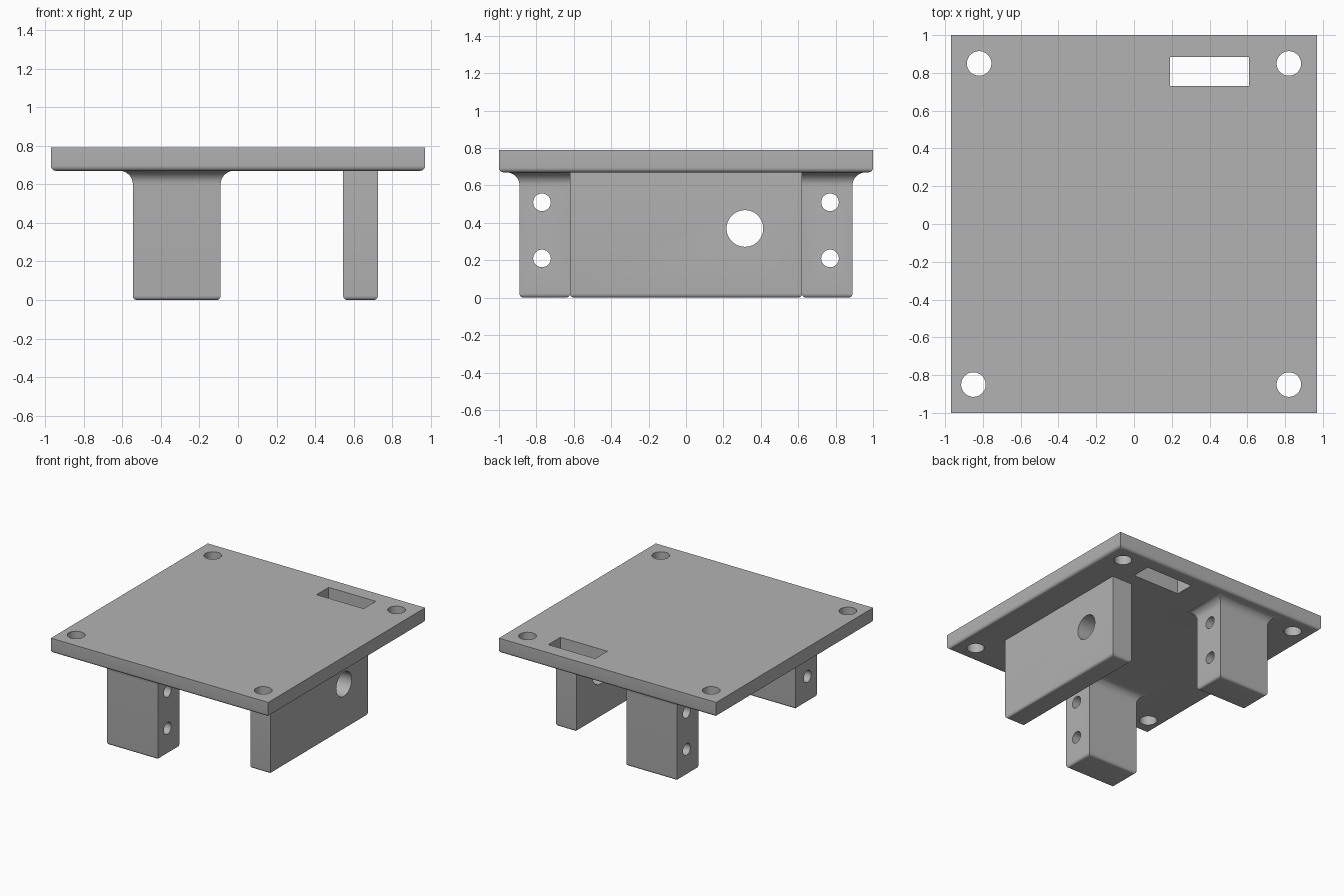
import bpy, bmesh, math

if "Cube" in bpy.data.objects:
    bpy.data.objects.remove(bpy.data.objects["Cube"])

grey = bpy.data.materials.new("light_grey")
grey.diffuse_color = (0.45, 0.45, 0.45, 1)
grey.use_nodes = True
grey.node_tree.nodes["Principled BSDF"].inputs["Base Color"].default_value = grey.diffuse_color


def loft_block(name, x0, x1, y0, y1, rings):
    """Rectangular block whose outline is offset at each (height, offset) ring."""
    bm = bmesh.new()
    loops = []
    for z, d in rings:
        corners = [(x0 - d, y0 - d), (x1 + d, y0 - d), (x1 + d, y1 + d), (x0 - d, y1 + d)]
        loops.append([bm.verts.new((x, y, z)) for x, y in corners])
    bm.faces.new(loops[0][::-1])
    bm.faces.new(loops[-1])
    for a, b in zip(loops, loops[1:]):
        for i in range(4):
            j = (i + 1) % 4
            bm.faces.new((a[i], a[j], b[j], b[i]))
    me = bpy.data.meshes.new(name)
    bm.to_mesh(me)
    bm.free()
    ob = bpy.data.objects.new(name, me)
    bpy.context.collection.objects.link(ob)
    me.materials.append(grey)
    return ob


def round_bottom(z, r, n=5):
    """Rings that round the lower edge of a block."""
    angles = [i * math.pi / 2 / n for i in range(n + 1)]
    return [(z + r * (1 - math.cos(a)), -r * (1 - math.sin(a))) for a in angles]


def flare_top(z, r, n=8):
    """Rings of a concave fillet that meets the plate at height z."""
    angles = [i * math.pi / 2 / n for i in range(n + 1)]
    return [(z - r * (1 - math.sin(a)), r * (1 - math.cos(a))) for a in angles]


def drill(name, centre, radius, depth, along_x=False):
    bpy.ops.mesh.primitive_cylinder_add(
        vertices=48, radius=radius, depth=depth, location=centre,
        rotation=(0, math.pi / 2 if along_x else 0, 0))
    ob = bpy.context.object
    ob.name = name
    ob.data.materials.append(grey)
    return ob


def combine(target, tool, operation):
    mod = target.modifiers.new(operation.lower(), 'BOOLEAN')
    mod.operation = operation
    mod.solver = 'EXACT'
    mod.object = tool
    bpy.context.view_layer.objects.active = target
    bpy.ops.object.modifier_apply(modifier=mod.name)
    bpy.data.objects.remove(tool)


UNDER, TOP = 0.67, 0.79

# Plate with rounded lower edge
bracket = loft_block("mounting_bracket", -0.97, 0.97, -1, 1,
                     round_bottom(UNDER, 0.025) + [(TOP, 0)])

# Side wall
wall = loft_block("side_wall", 0.545, 0.725, -0.62, 0.62,
                  round_bottom(0, 0.022) + [(UNDER + 0.04, 0)])
combine(bracket, wall, 'UNION')

# Front and back posts, flared into the plate
for side, y0, y1 in (("front", -0.89, -0.62), ("back", 0.62, 0.89)):
    post = loft_block(side + "_post", -0.545, -0.09, y0, y1,
                      round_bottom(0, 0.022) + flare_top(UNDER, 0.07) + [(UNDER + 0.04, 0.07)])
    combine(bracket, post, 'UNION')

# Screw holes in the plate corners
for x, y in ((-0.82, 0.85), (0.82, 0.85), (-0.85, -0.85), (0.82, -0.85)):
    combine(bracket, drill("corner_hole", (x, y, 0.73), 0.065, 0.4), 'DIFFERENCE')

# Cable slot
slot = loft_block("cable_slot", 0.19, 0.61, 0.73, 0.885, [(0.6, 0), (0.9, 0)])
combine(bracket, slot, 'DIFFERENCE')

# Cross holes in the posts
for y in (-0.77, 0.77):
    for z in (0.21, 0.51):
        combine(bracket, drill("post_hole", (-0.32, y, z), 0.047, 0.7, True), 'DIFFERENCE')

# Large hole in the wall
combine(bracket, drill("wall_hole", (0.635, 0.315, 0.37), 0.098, 0.4, True), 'DIFFERENCE')

# Smooth rounds, sharp corners
bpy.ops.object.select_all(action='DESELECT')
bracket.select_set(True)
bpy.context.view_layer.objects.active = bracket
bpy.ops.object.shade_smooth_by_angle(angle=math.radians(30))
